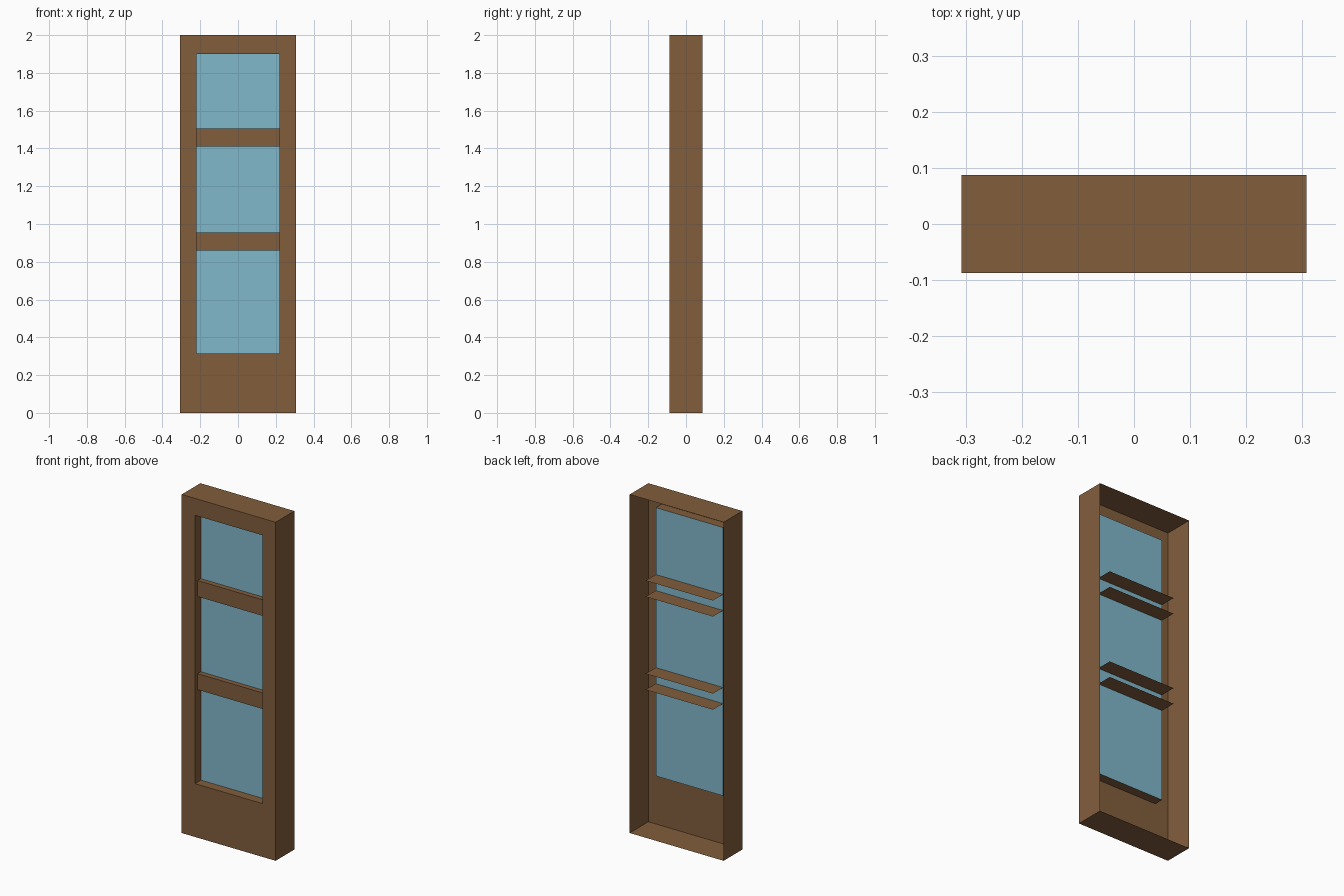
import bpy
import bmesh

cube = bpy.data.objects.get("Cube")
if cube:
    bpy.data.objects.remove(cube, do_unlink=True)

# Overall half sizes and the opening
W, D, H = 0.307, 0.087, 2.0
OPEN_X, OPEN_LOW, OPEN_HIGH = 0.22, 0.315, 1.9
GLASS_Y = -D + 0.055
BAR_FRONT, BAR_BACK = -D + 0.025, 0.063


def material(name, color):
    mat = bpy.data.materials.new(name)
    mat.use_nodes = True
    mat.diffuse_color = color
    mat.node_tree.nodes["Principled BSDF"].inputs["Base Color"].default_value = color
    return mat


wood = material("brown wood", (0.225, 0.112, 0.046, 1))
glass = material("pale blue glass", (0.22, 0.48, 0.6, 1))


def finish(name, bm, mat):
    mesh = bpy.data.meshes.new(name)
    bm.to_mesh(mesh)
    bm.free()
    mesh.materials.append(mat)
    obj = bpy.data.objects.new(name, mesh)
    bpy.context.collection.objects.link(obj)
    return obj


def ring(bm, x, y, low, high):
    """Rectangle of vertices in a plane facing the front."""
    return [bm.verts.new(p) for p in
            ((-x, y, low), (x, y, low), (x, y, high), (-x, y, high))]


def bridge(bm, a, b):
    for i in range(4):
        j = (i + 1) % 4
        bm.faces.new((a[i], a[j], b[j], b[i]))


# Open-backed frame: outer walls, front border and the reveal of the opening
bm = bmesh.new()
loops = [ring(bm, W, D, 0, H),
         ring(bm, W, -D, 0, H),
         ring(bm, OPEN_X, -D, OPEN_LOW, OPEN_HIGH),
         ring(bm, OPEN_X, GLASS_Y, OPEN_LOW, OPEN_HIGH)]
for a, b in zip(loops, loops[1:]):
    bridge(bm, a, b)
bmesh.ops.recalc_face_normals(bm, faces=bm.faces)
front_face = min(bm.faces, key=lambda f: f.calc_center_median().y)
if front_face.normal.y > 0:
    bmesh.ops.reverse_faces(bm, faces=bm.faces)
finish("door_frame", bm, wood)

# Single pane behind the bars
bm = bmesh.new()
bm.faces.new(ring(bm, OPEN_X, GLASS_Y, OPEN_LOW, OPEN_HIGH))
finish("glass_pane", bm, glass)

# Channel-shaped crossbars, open at the back and passing through the pane
for name, low, high in (("lower_crossbar", 0.86, 0.955),
                        ("upper_crossbar", 1.41, 1.505)):
    bm = bmesh.new()
    front = ring(bm, OPEN_X, BAR_FRONT, low, high)
    back = ring(bm, OPEN_X, BAR_BACK, low, high)
    bm.faces.new(front)
    bm.faces.new((front[3], front[2], back[2], back[3]))
    bm.faces.new((front[1], front[0], back[0], back[1]))
    finish(name, bm, wood)
